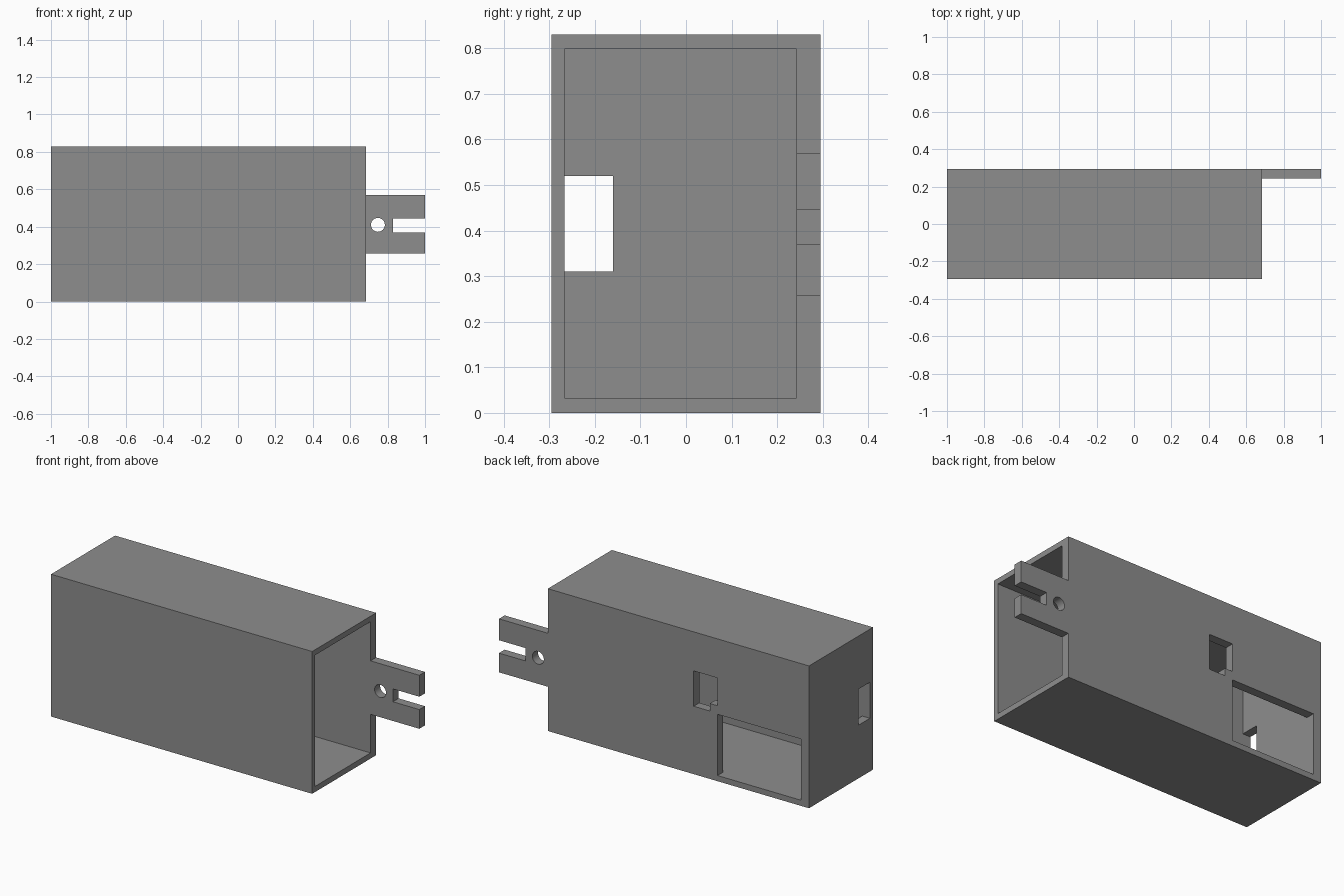
import bpy

if "Cube" in bpy.data.objects:
    bpy.data.objects.remove(bpy.data.objects["Cube"])

grey = bpy.data.materials.new("plain grey")
grey.diffuse_color = (0.27, 0.27, 0.27, 1)
grey.use_nodes = True
grey.node_tree.nodes["Principled BSDF"].inputs["Base Color"].default_value = grey.diffuse_color


def block(name, x, y, z):
    """Box from its (min, max) range on each axis."""
    bpy.ops.mesh.primitive_cube_add(size=1)
    ob = bpy.context.object
    ob.name = name
    for v in ob.data.vertices:
        v.co = [r[0] if c < 0 else r[1] for r, c in zip((x, y, z), v.co)]
    return ob


def cut(body, cutter):
    """Subtract the cutter from the body, then discard it."""
    mod = body.modifiers.new(cutter.name, 'BOOLEAN')
    mod.operation = 'DIFFERENCE'
    mod.solver = 'EXACT'
    mod.object = cutter
    bpy.context.view_layer.objects.active = body
    bpy.ops.object.modifier_apply(modifier=mod.name)
    bpy.data.objects.remove(cutter, do_unlink=True)


FRONT, BACK = -0.295, 0.295
IN_FRONT, IN_BACK = -0.267, 0.243      # cavity depth range
FLOOR, CEILING = 0.033, 0.798          # cavity height range
IN_LEFT, MOUTH = -0.95, 0.685          # closed end and open end
THROUGH = (0.1, 0.4)                   # depth range that pierces the back wall

# Sleeve and tab are carved from one solid
body = block("sleeve_with_mounting_tab", (-1, 1), (FRONT, BACK), (0, 0.83))
body.data.materials.append(grey)

# Trim the far end down to the tab
cut(body, block("trim_front", (MOUTH, 1.2), (-0.5, IN_BACK), (-0.2, 1)))
cut(body, block("trim_above", (MOUTH, 1.2), (-0.5, 0.5), (0.57, 1)))
cut(body, block("trim_below", (MOUTH, 1.2), (-0.5, 0.5), (-0.2, 0.258)))

# Hollow cavity, open at the tab end
cut(body, block("cavity", (IN_LEFT, 0.9), (IN_FRONT, IN_BACK), (FLOOR, CEILING)))

# Back wall: large window on the floor, small stepped window above it
cut(body, block("large_window", (IN_LEFT, -0.41), THROUGH, (FLOOR, 0.39)))
cut(body, block("small_window", (-0.41, -0.256), THROUGH, (0.44, 0.602)))
cut(body, block("small_window_step", (-0.36, -0.256), THROUGH, (0.396, 0.5)))

# Opening in the closed end
cut(body, block("end_window", (-1.2, -0.8), (IN_FRONT, -0.16), (0.31, 0.52)))

# Tab: open slot and round screw hole
cut(body, block("tab_slot", (0.83, 1.2), THROUGH, (0.37, 0.445)))
bpy.ops.mesh.primitive_cylinder_add(vertices=48, radius=0.037, depth=0.4,
                                    location=(0.748, 0.27, 0.41),
                                    rotation=(1.570796, 0, 0))
cut(body, bpy.context.object)

# Smooth the hole wall, keep every edge sharp
bpy.ops.object.select_all(action='DESELECT')
body.select_set(True)
bpy.context.view_layer.objects.active = body
bpy.ops.object.shade_smooth_by_angle()
